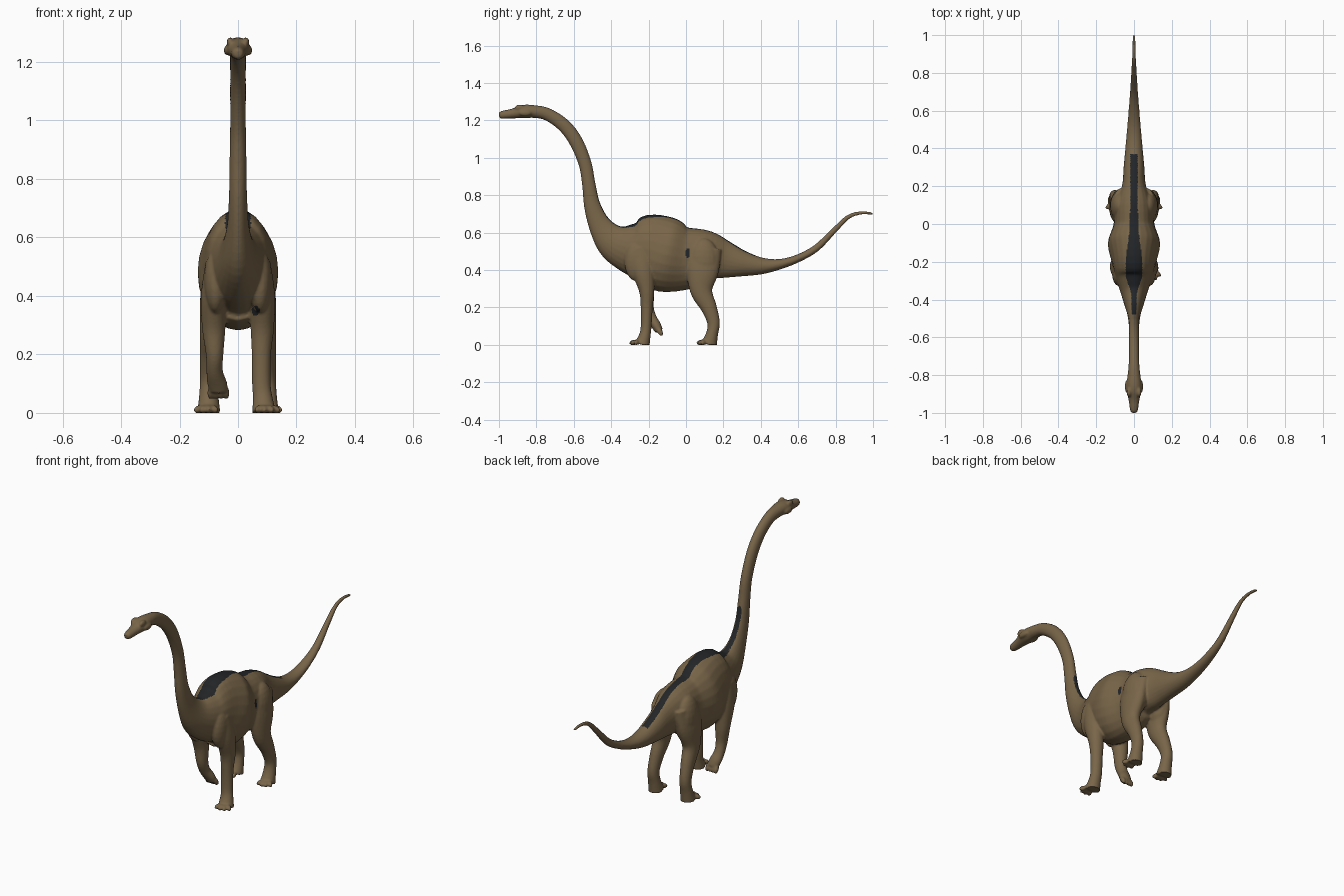
import bpy, bmesh, math
from mathutils import Vector, Matrix

cube = bpy.data.objects.get("Cube")
if cube:
    bpy.data.objects.remove(cube, do_unlink=True)


def make_material(name, color):
    mat = bpy.data.materials.new(name)
    mat.use_nodes = True
    mat.diffuse_color = (*color, 1)
    mat.node_tree.nodes["Principled BSDF"].inputs["Base Color"].default_value = (*color, 1)
    return mat


skin = make_material("brown skin", (0.19, 0.132, 0.067))
dark = make_material("charcoal stripe", (0.016, 0.018, 0.02))


def spline(points, steps):
    """Catmull-Rom samples through a list of station vectors."""
    pts = [Vector(p) for p in points]
    pts = [pts[0]] + pts + [pts[-1]]
    out = []
    for a, b, c, d in zip(pts, pts[1:], pts[2:], pts[3:]):
        for i in range(steps):
            t = i / steps
            out.append(0.5 * (2 * b + (c - a) * t + (2 * a - 5 * b + 4 * c - d) * t * t
                              + (3 * b - a - 3 * c + d) * t ** 3))
    return out + [pts[-1]]


def tube(bm, stations, sides=24, steps=5):
    """Loft elliptical rings; a station is x, y, z, depth radius, width radius."""
    samples = spline(stations, steps)
    rings = []
    for i, s in enumerate(samples):
        before, after = samples[max(i - 1, 0)], samples[min(i + 1, len(samples) - 1)]
        direction = Vector((0, after[1] - before[1], after[2] - before[2])).normalized()
        across = Vector((1, 0, 0))
        up = direction.cross(across)
        ring = []
        for k in range(sides):
            a = math.tau * k / sides
            ring.append(bm.verts.new(Vector(s[:3]) + across * s[4] * math.cos(a)
                                     + up * s[3] * math.sin(a)))
        rings.append(ring)
    for r, q in zip(rings, rings[1:]):
        for k in range(sides):
            n = (k + 1) % sides
            bm.faces.new((r[k], r[n], q[n], q[k]))
    bm.faces.new(rings[0][::-1])
    bm.faces.new(rings[-1])


def lump(bm, center, radii, turn=0, tilt=0):
    """Ellipsoid used for muscles, brows and toes."""
    matrix = (Matrix.Translation(center) @ Matrix.Rotation(turn, 4, "Z")
              @ Matrix.Rotation(tilt, 4, "X") @ Matrix.Diagonal((*radii, 1)))
    bmesh.ops.create_uvsphere(bm, u_segments=20, v_segments=12, radius=1, matrix=matrix)


def toes(bm, center, reach, side):
    """Fan of four toes pointing forward and outward."""
    for angle in (-0.45, 0.0, 0.45, 0.95):
        turn = side * angle
        spot = Vector(center) + Vector((math.sin(turn), -math.cos(turn), 0)) * reach
        lump(bm, spot, (0.012, 0.024, 0.014), turn, 0.25)


bm = bmesh.new()

# Head, neck, torso and tail: y, z, depth radius, width radius
spine = [
    (-1.0, 1.227, 0.012, 0.012), (-0.985, 1.229, 0.021, 0.021),
    (-0.93, 1.236, 0.026, 0.029), (-0.87, 1.247, 0.036, 0.041),
    (-0.81, 1.247, 0.034, 0.035), (-0.74, 1.232, 0.034, 0.028),
    (-0.655, 1.175, 0.036, 0.027), (-0.59, 1.09, 0.037, 0.027),
    (-0.54, 0.97, 0.035, 0.027), (-0.52, 0.86, 0.036, 0.029),
    (-0.5, 0.74, 0.045, 0.031), (-0.455, 0.63, 0.064, 0.039),
    (-0.385, 0.55, 0.1, 0.062), (-0.29, 0.515, 0.142, 0.095),
    (-0.2, 0.51, 0.19, 0.118), (-0.1, 0.48, 0.2, 0.138),
    (0, 0.467, 0.173, 0.108), (0.1, 0.48, 0.135, 0.1),
    (0.2, 0.457, 0.104, 0.064), (0.3, 0.435, 0.071, 0.055),
    (0.4, 0.422, 0.046, 0.046), (0.5, 0.431, 0.028, 0.037),
    (0.6, 0.463, 0.021, 0.029), (0.7, 0.52, 0.019, 0.021),
    (0.8, 0.62, 0.015, 0.015), (0.87, 0.685, 0.012, 0.011),
    (0.94, 0.706, 0.009, 0.009), (1.0, 0.7, 0.007, 0.007),
]
tube(bm, [(0, *s) for s in spine])

# Upper front leg shared by both sides, then a planted and a lifted lower leg
shoulder = [(0.075, -0.25, 0.52, 0.06, 0.035), (0.083, -0.23, 0.4, 0.06, 0.044),
            (0.083, -0.21, 0.29, 0.041, 0.04)]
planted = [(0.08, -0.21, 0.2, 0.032, 0.033), (0.08, -0.213, 0.1, 0.029, 0.032),
           (0.085, -0.22, 0.05, 0.031, 0.034), (0.09, -0.235, 0, 0.042, 0.042)]
lifted = [(0.08, -0.205, 0.2, 0.033, 0.03), (0.08, -0.185, 0.145, 0.028, 0.028),
          (0.072, -0.16, 0.105, 0.026, 0.034), (0.066, -0.145, 0.075, 0.022, 0.032)]
hind = [(0.07, 0.1, 0.52, 0.09, 0.04), (0.083, 0.088, 0.4, 0.088, 0.046),
        (0.09, 0.082, 0.29, 0.06, 0.04), (0.096, 0.122, 0.2, 0.043, 0.034),
        (0.1, 0.147, 0.12, 0.034, 0.03), (0.1, 0.14, 0.06, 0.032, 0.033),
        (0.1, 0.122, 0, 0.044, 0.04)]

for side in (-1, 1):
    front = shoulder + (planted if side > 0 else lifted)
    for leg in (front, hind):
        tube(bm, [(side * s[0], *s[1:]) for s in leg])
    # Thigh and shoulder muscles
    lump(bm, (side * 0.073, 0.095, 0.44), (0.054, 0.085, 0.13))
    lump(bm, (side * 0.076, -0.265, 0.45), (0.04, 0.065, 0.11))
    # Brow ridges and cheeks
    lump(bm, (side * 0.027, -0.89, 1.268), (0.012, 0.026, 0.017))
    lump(bm, (side * 0.036, -0.86, 1.24), (0.013, 0.035, 0.017))
    toes(bm, (side * 0.1, 0.118, 0.013), 0.04, side)

# Toes of the planted front foot and the curled lifted foot
toes(bm, (0.09, -0.238, 0.013), 0.043, 1)
for k in range(4):
    lump(bm, (-0.094 + 0.018 * k, -0.138, 0.068), (0.011, 0.014, 0.024), 0, 0.5)

bmesh.ops.recalc_face_normals(bm, faces=bm.faces)
rough = bpy.data.meshes.new("rough_body")
bm.to_mesh(rough)
bm.free()
body = bpy.data.objects.new("body", rough)
bpy.context.collection.objects.link(body)

# Fuse the parts into one skin and soften the joins
remesh = body.modifiers.new("fuse", "REMESH")
remesh.mode = "VOXEL"
remesh.voxel_size = 0.0055
soften = body.modifiers.new("soften", "SMOOTH")
soften.factor = 0.5
soften.iterations = 5
depsgraph = bpy.context.evaluated_depsgraph_get()
mesh = bpy.data.meshes.new_from_object(body.evaluated_get(depsgraph))
body.modifiers.clear()
body.data = mesh
mesh.name = "body"
bpy.data.meshes.remove(rough)
for v in mesh.vertices:
    v.co.z = max(v.co.z, 0)

# Stripe along the back: y, half width
stripe = [(-0.48, 0.012), (-0.36, 0.016), (-0.28, 0.044), (-0.18, 0.043),
          (-0.05, 0.026), (0.1, 0.02), (0.37, 0.02)]


def stripe_width(y):
    for (y0, w0), (y1, w1) in zip(stripe, stripe[1:]):
        if y0 <= y <= y1:
            return w0 + (w1 - w0) * (y - y0) / (y1 - y0)
    return 0


mesh.materials.clear()
mesh.materials.append(skin)
mesh.materials.append(dark)
for face in mesh.polygons:
    c, n = face.center, face.normal
    on_back = n.z > 0.08 and c.z > 0.45 and abs(c.x) < stripe_width(c.y)
    flank_spot = c.x > 0.07 and math.hypot((c.y - 0.01) / 0.012, (c.z - 0.49) / 0.026) < 1
    chest_spot = n.y < -0.3 and math.hypot((c.x - 0.06) / 0.013, (c.z - 0.35) / 0.018) < 1
    face.material_index = 1 if on_back or flank_spot or chest_spot else 0
    face.use_smooth = True
